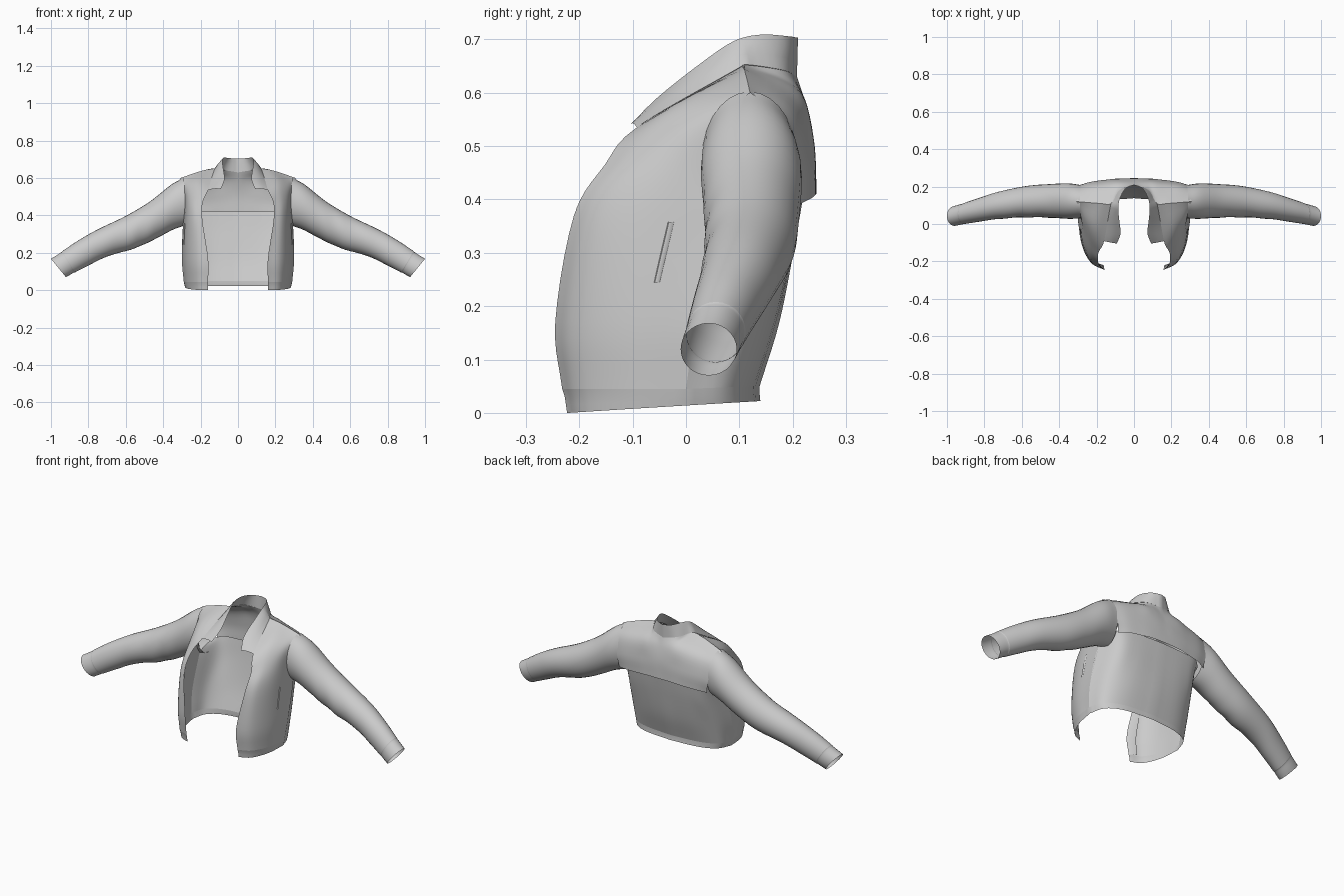
import bpy, math
from mathutils import Vector

if "Cube" in bpy.data.objects:
    bpy.data.objects.remove(bpy.data.objects["Cube"])


def spline(pts, t):
    """Catmull-Rom point at parameter t (0 .. len-1)."""
    n = len(pts)
    i = max(0, min(int(t), n - 2))
    f = t - i
    p1, p2 = pts[i], pts[i + 1]
    p0 = pts[i - 1] if i > 0 else p1 * 2 - p2
    p3 = pts[i + 2] if i + 2 < n else p2 * 2 - p1
    return 0.5 * (2 * p1 + (p2 - p0) * f + (2 * p0 - 5 * p1 + 4 * p2 - p3) * f ** 2
                  + (3 * p1 - p0 - 3 * p2 + p3) * f ** 3)


def surf(cols, u, v):
    return spline([spline(c, v) for c in cols], u)


def vec(cols):
    return [[Vector(p) for p in c] for c in cols]


def build(name, grid, closed=False):
    """Mesh from a grid of points, mirrored to the other side."""
    m = len(grid[0])
    faces = []
    for i in range(len(grid) - 1):
        for j in range(m if closed else m - 1):
            k = (j + 1) % m
            faces.append((i * m + j, (i + 1) * m + j, (i + 1) * m + k, i * m + k))
    me = bpy.data.meshes.new(name)
    me.from_pydata([p for row in grid for p in row], [], faces)
    ob = bpy.data.objects.new(name, me)
    bpy.context.collection.objects.link(ob)
    mod = ob.modifiers.new("mirror", 'MIRROR')
    mod.merge_threshold = 0.0005
    bpy.ops.object.select_all(action='DESELECT')
    ob.select_set(True)
    bpy.context.view_layer.objects.active = ob
    bpy.ops.object.shade_smooth_by_angle(angle=math.radians(40))
    return ob


def patch(name, cols, n=5):
    nu, nv = (len(cols) - 1) * n, (len(cols[0]) - 1) * n
    return build(name, [[surf(cols, i / n, j / n) for j in range(nv + 1)]
                        for i in range(nu + 1)])


# front panel: columns from opening edge to side seam / armhole
front = vec([
    [(.16, -.232, .045), (.16, -.245, .17), (.19, -.21, .37),
     (.19, -.152, .465), (.16, -.092, .535), (.12, .11, .652)],
    [(.225, -.2, .045), (.23, -.207, .17), (.24, -.17, .37),
     (.237, -.1, .48), (.215, -.02, .573), (.18, .11, .642)],
    [(.272, -.11, .045), (.278, -.115, .17), (.277, -.08, .36),
     (.272, -.03, .48), (.268, .03, .565), (.245, .115, .622)],
    [(.29, 0, .045), (.3, .02, .17), (.293, .075, .355),
     (.287, .05, .45), (.295, .065, .55), (.307, .12, .6)]])
patch("front_panel", front)

# lower back: side seam to centre, with rounded corners under the arms
back = vec([
    [(.29, 0, .045), (.3, .02, .17), (.293, .075, .355), (.272, .165, .41)],
    [(.258, .078, .048), (.255, .113, .17), (.24, .165, .31), (.228, .2, .42)],
    [(.165, .122, .05), (.16, .16, .17), (.15, .195, .31), (.14, .215, .42)],
    [(0, .138, .05), (0, .175, .17), (0, .203, .31), (0, .222, .42)]])
patch("back_panel", back)

# back yoke with a loose lower edge
yoke = vec([
    [(.275, .205, .388), (.285, .21, .46), (.298, .185, .55), (.307, .12, .6)],
    [(.22, .225, .397), (.23, .224, .48), (.24, .195, .57), (.245, .115, .622)],
    [(.15, .236, .403), (.15, .234, .49), (.165, .205, .585), (.18, .11, .642)],
    [(.1, .242, .408), (.1, .238, .5), (.105, .212, .6), (.12, .11, .652)],
    [(.05, .244, .41), (.05, .241, .5), (.06, .222, .59), (.075, .182, .642)],
    [(0, .245, .41), (0, .241, .5), (0, .227, .57), (0, .208, .63)]])
patch("back_yoke", yoke)

# hem band following the lower edges, slightly drawn in at the front
edge = [spline([c[0] for c in front], i / 5) for i in range(16)]
edge += [spline([c[0] for c in back], i / 5) for i in range(1, 16)]
hem = []
for p in edge:
    k = max(0, min(1, (p.y + .23) / .365))
    a = Vector((p.x * .99, p.y * (.98 + .02 * k), p.z - .014))
    low = Vector((a.x * .985, a.y * (.98 + .03 * k), .022 * k))
    hem.append([p.copy(), a, (a + low) / 2, low])
for p in hem[0]:
    p.x = .16
build("hem_band", hem)

# collar and lapel: sewn to the neckline, free edge given by rim
seam = [surf(front, 0, 4 + i / 10) for i in range(11)]
seam += [surf(yoke, 3 + i / 5, 3) for i in range(1, 11)]
rim = [Vector(p) for p in (
    (.092, -.105, .54), (.072, -.05, .594), (.08, .03, .657), (.084, .09, .697),
    (.074, .14, .709), (.045, .19, .706), (0, .21, .703))]
collar = []
for i, s in enumerate(seam):
    r = spline(rim, i / (len(seam) - 1) * 6)
    # the fallen edge rolls outward over the panel before meeting the seam
    roll = .007 * min(1, 4 * s.x) * math.sin(math.pi * i / (len(seam) - 1))
    out = s + Vector((roll, 0, .3 * roll))
    collar.append([s, out, out.lerp(r, .33) + Vector((0, 0, .004)),
                   out.lerp(r, .67) + Vector((0, 0, .005)), r])
collar[-1] = [Vector((0, p.y, p.z)) for p in collar[-1]]
build("collar", collar)

# sleeve sections: top x, top z, bottom x, bottom z, front y, back y
sections = [Vector(s) for s in (
    (.290, .602, .270, .350, .030, .208), (.36, .562, .345, .325, .028, .217),
    (.47, .475, .440, .275, .034, .213), (.60, .397, .550, .225, .036, .203),
    (.75, .325, .700, .180, .027, .172), (.86, .262, .800, .132, .012, .138),
    (.94, .208, .872, .095, .000, .112))]
cuff = [Vector(s) for s in (
    (.94, .208, .872, .095, .000, .112), (.945, .203, .878, .094, .000, .109),
    (.975, .183, .900, .081, -.006, .102), (1.0, .168, .920, .070, -.010, .095))]


def tube(name, secs, n, wrinkle):
    grid = []
    for i in range((len(secs) - 1) * n + 1):
        t = i / n
        tx, tz, bx, bz, y0, y1 = spline(secs, t)
        ring = []
        for k in range(28):
            a = 2 * math.pi * k / 28
            # folds gather on the inner, front side around the elbow
            w = 1 + wrinkle * math.sin(t * 7 + math.sin(a) * 2) * \
                max(0, -math.cos(a - .4)) * math.exp(-(t - 3) ** 2)
            c, s = math.sin(a) * w, math.cos(a) * w
            ring.append(Vector(((tx + bx) / 2 + (tx - bx) / 2 * c,
                                (y0 + y1) / 2 + (y1 - y0) / 2 * s,
                                (tz + bz) / 2 + (tz - bz) / 2 * c)))
        grid.append(ring)
    return build(name, grid, True)


tube("sleeve", sections, 6, .03)
tube("cuff", cuff, 3, 0)

# narrow slanted pocket welt lying on the front panel
welt = []
for u, off in ((2.33, .0), (2.35, .003), (2.38, .003), (2.4, .0)):
    welt.append([surf(front, u, 1.4 + .12 * j) + Vector((off, -off / 2, 0))
                 for j in range(6)])
build("pocket_welt", welt)

# facing strip just inside the front opening
facing = [[surf(front, u, .3 * j) + Vector((0, off, 0)) for j in range(14)]
          for u, off in ((0, 0), (.1, .006), (.55, .008))]
build("front_facing", facing)
